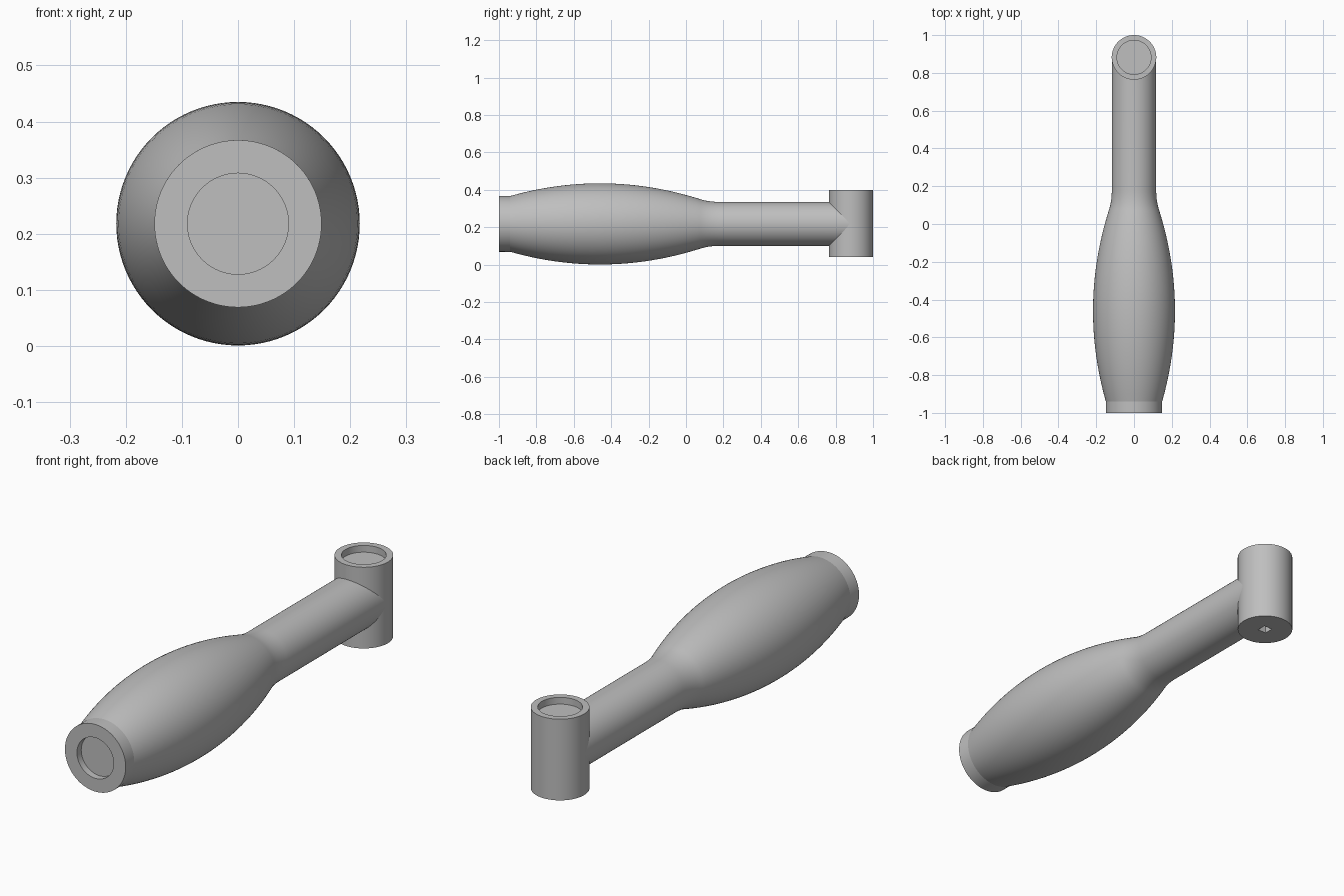
import bpy, bmesh, math
from mathutils import Matrix, Vector

cube = bpy.data.objects.get("Cube")
if cube:
    bpy.data.objects.remove(cube, do_unlink=True)

AXIS_Z = 0.218      # height of the handle axis
HEAD_Y = 0.882      # position of the upright head
SIDES = 96

grey = bpy.data.materials.new("plain grey")
grey.use_nodes = True
colour = (0.52, 0.52, 0.52, 1)
grey.diffuse_color = colour
grey.node_tree.nodes["Principled BSDF"].inputs["Base Color"].default_value = colour


def lathe(name, profile, matrix):
    """Spin (radius, height) points, from axis to axis, around local z."""
    bm = bmesh.new()
    verts = [bm.verts.new((r, 0, h)) for r, h in profile]
    edges = [bm.edges.new(pair) for pair in zip(verts, verts[1:])]
    bmesh.ops.spin(bm, geom=verts + edges, cent=(0, 0, 0), axis=(0, 0, 1),
                   angle=math.tau, steps=SIDES, use_duplicate=False)
    bmesh.ops.remove_doubles(bm, verts=bm.verts[:], dist=0.0001)
    bmesh.ops.recalc_face_normals(bm, faces=bm.faces[:])
    bm.transform(matrix)
    mesh = bpy.data.meshes.new(name)
    bm.to_mesh(mesh)
    bm.free()
    mesh.materials.append(grey)
    obj = bpy.data.objects.new(name, mesh)
    bpy.context.collection.objects.link(obj)
    return obj


def smooth(obj):
    bpy.ops.object.select_all(action="DESELECT")
    obj.select_set(True)
    bpy.context.view_layer.objects.active = obj
    bpy.ops.object.shade_smooth_by_angle(angle=math.radians(12))


# Handle: recessed collar, swelling grip, smooth blend into a straight shank
def grip(y):
    return 0.217 - 0.295 * (y + 0.46) ** 2


profile = [(0, -0.97), (0.09, -0.97), (0.09, -1), (0.149, -1)]
profile += [(grip(y), y) for y in [-0.94 + i * 0.04 for i in range(26)]]
start, corner, end = (Vector(p) for p in [(grip(0.07), 0.07), (0.1175, 0.118), (0.1175, 0.18)])
for i in range(9):
    t = i / 8
    profile.append(tuple(start * (1 - t) ** 2 + corner * 2 * t * (1 - t) + end * t * t))
profile += [(0.1175, HEAD_Y), (0, HEAD_Y)]
# Local z runs along +y
handle = lathe("handle", profile,
               Matrix.Translation((0, 0, AXIS_Z)) @ Matrix.Rotation(-math.pi / 2, 4, "X"))
smooth(handle)

# Head: upright cylinder with a round recess in the top
head = lathe("head", [(0, 0.04), (0.118, 0.04), (0.118, 0.4), (0.09, 0.4), (0.09, 0.37), (0, 0.37)],
             Matrix.Translation((0, HEAD_Y, 0)))

# Square socket in the underside of the head
bpy.ops.mesh.primitive_cube_add(size=1, location=(0, HEAD_Y, 0.06))
cutter = bpy.context.object
cutter.name = "socket_cutter"
cutter.scale = (0.042, 0.042, 0.07)
cutter.data.materials.append(grey)
cutter.hide_render = True
cut = head.modifiers.new("socket", "BOOLEAN")
cut.operation = "DIFFERENCE"
cut.solver = "EXACT"
cut.object = cutter
bpy.context.view_layer.objects.active = head
bpy.ops.object.modifier_apply(modifier=cut.name)
bpy.data.objects.remove(cutter, do_unlink=True)
smooth(head)
